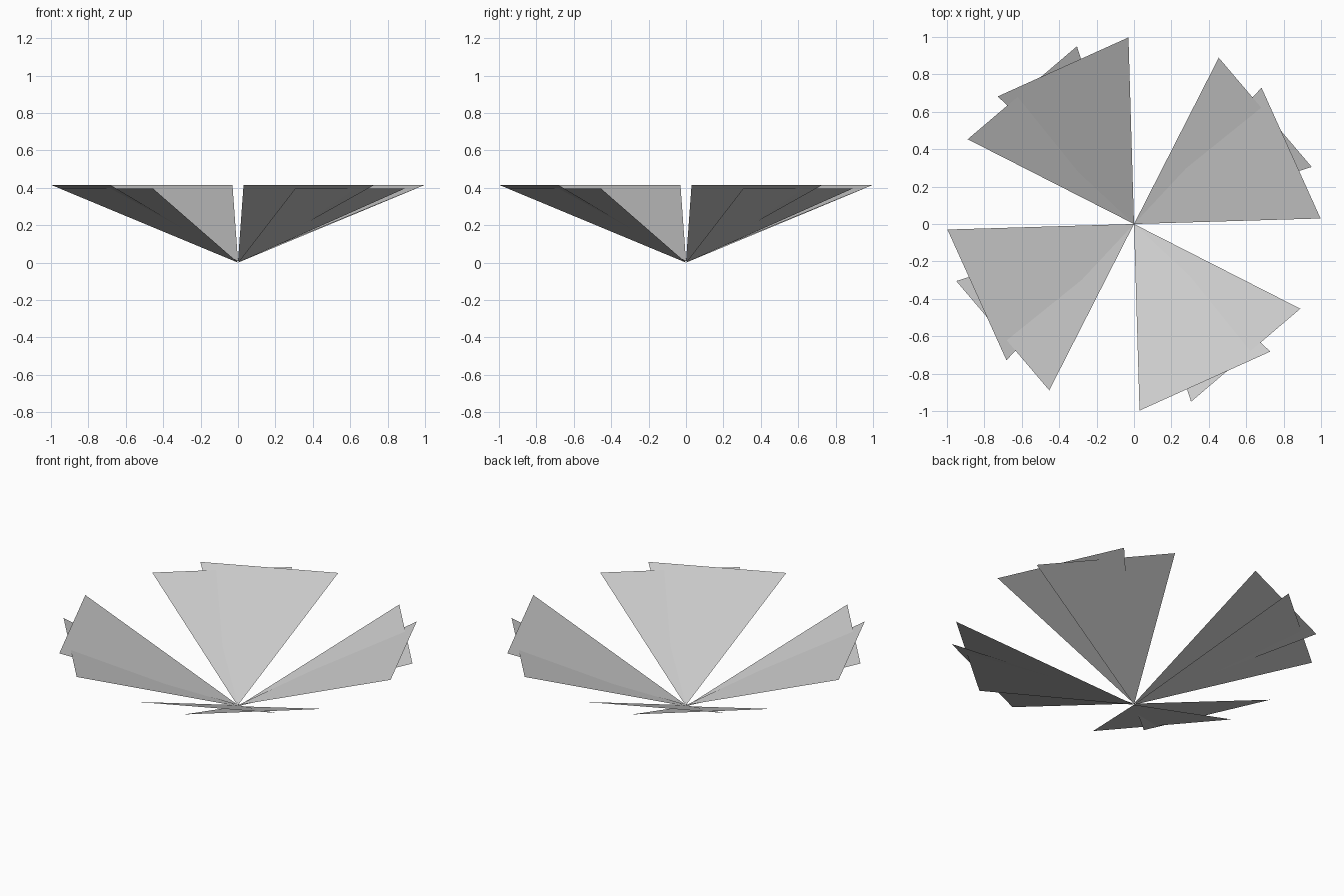
import bpy, bmesh, math
from mathutils import Matrix, Vector

cube = bpy.data.objects.get("Cube")
if cube:
    bpy.data.objects.remove(cube, do_unlink=True)

# One light grey for every blade
grey = bpy.data.materials.new("light_grey")
grey.use_nodes = True
colour = (0.6, 0.6, 0.6, 1.0)
grey.diffuse_color = colour
grey.node_tree.nodes["Principled BSDF"].inputs["Base Color"].default_value = colour


def rim_point(degrees, height, radius=0.998):
    a = math.radians(degrees)
    return Vector((radius * math.cos(a), radius * math.sin(a), height))


def blade(name, centre, apex_z, rim_z, turn):
    """Flat triangle rising from the centre, its upper side facing up."""
    half_width = 22.6
    bm = bmesh.new()
    points = [Vector((0, 0, apex_z)),
              rim_point(centre - half_width, rim_z),
              rim_point(centre + half_width, rim_z)]
    bm.faces.new([bm.verts.new(p) for p in points])
    bmesh.ops.transform(bm, matrix=Matrix.Rotation(turn, 4, "Z"), verts=bm.verts)
    mesh = bpy.data.meshes.new(name)
    bm.to_mesh(mesh)
    bm.free()
    mesh.materials.append(grey)
    bpy.context.collection.objects.link(bpy.data.objects.new(name, mesh))


# Four petals, each a pair of crossing blades
for i, side in enumerate(("back_left", "back_right", "front_right", "front_left")):
    turn = i * math.pi / 2
    blade(f"upper_blade_{side}", 24.3, 0.007, 0.415, turn)
    blade(f"lower_blade_{side}", 40.4, 0.0, 0.395, turn)
